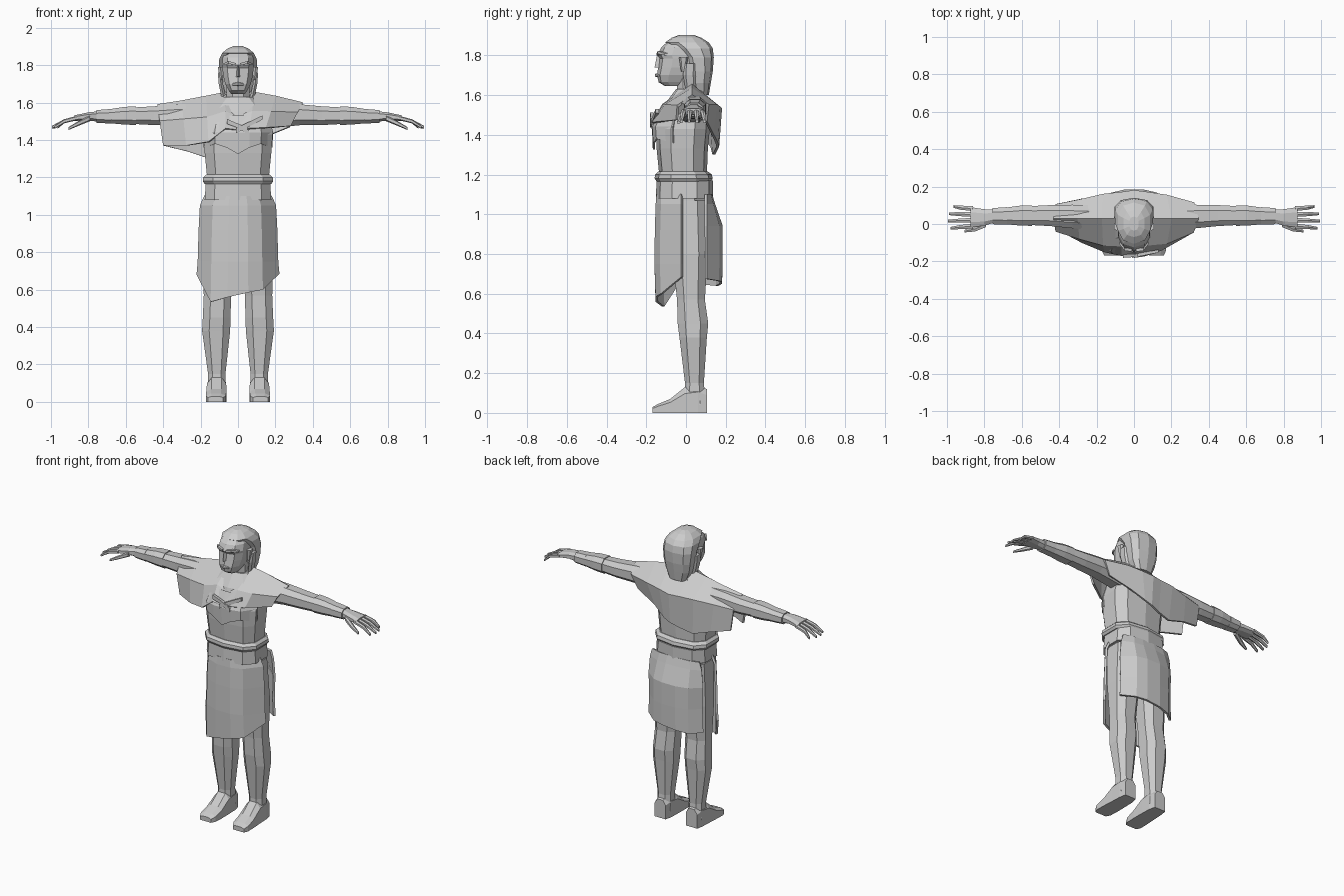
import bpy, bmesh, math

grey = bpy.data.materials.new("light_grey")
grey.diffuse_color = (0.6, 0.6, 0.6, 1)


def finish(name, bm, thick=0):
    bmesh.ops.recalc_face_normals(bm, faces=bm.faces)
    me = bpy.data.meshes.new(name)
    bm.to_mesh(me)
    bm.free()
    me.materials.append(grey)
    ob = bpy.data.objects.new(name, me)
    bpy.context.collection.objects.link(ob)
    if thick:
        mod = ob.modifiers.new("thickness", "SOLIDIFY")
        mod.thickness = thick
        mod.offset = 0
    return ob


def loft(name, rings, closed=True, thick=0, s=1):
    """Skin rows of points; closed rows get end caps, s=-1 mirrors in x."""
    bm = bmesh.new()
    rows = [[bm.verts.new((s * x, y, z)) for x, y, z in r] for r in rings]
    n = len(rows[0])
    for a, b in zip(rows, rows[1:]):
        for i in range(n if closed else n - 1):
            j = (i + 1) % n
            bm.faces.new((a[i], a[j], b[j], b[i]))
    if closed:
        bm.faces.new(rows[0])
        bm.faces.new(rows[-1])
    return finish(name, bm, thick)


def oval(n, power=0.8):
    """Unit cross-section whose flat sides touch -1 and 1."""
    out = []
    for i in range(n):
        a = 2 * math.pi * (i + 0.5) / n
        c, d = math.cos(a), math.sin(a)
        out.append((math.copysign(abs(c) ** power, c), math.copysign(abs(d) ** power, d)))
    mx, my = max(p[0] for p in out), max(p[1] for p in out)
    return [(p / mx, q / my) for p, q in out]


def upright(name, rows, n=8, s=1, power=0.8):
    """Loft along z from rows of z, x0, x1, y0, y1."""
    loft(name, [[((x0 + x1) / 2 + u * (x1 - x0) / 2, (y0 + y1) / 2 + v * (y1 - y0) / 2, z)
                 for u, v in oval(n, power)] for z, x0, x1, y0, y1 in rows], s=s)


def body(name, rows, n=8, power=0.8):
    upright(name, [(z, -h, h, y0, y1) for z, h, y0, y1 in rows], n, 1, power)


def limb(name, rows, n=8, s=1):
    """Loft along x from rows of x, y, z, half depth, half height."""
    loft(name, [[(x, y + u * ry, z + v * rz) for u, v in oval(n)]
                for x, y, z, ry, rz in rows], s=s)


# Torso and neck
body("torso", [(0.98, .165, -.11, .11), (1.2, .165, -.135, .105), (1.33, .178, -.148, .11),
               (1.43, .185, -.152, .12), (1.55, .16, -.11, .12), (1.63, .08, -.05, .09)], 10, 0.7)
body("neck", [(1.55, .075, -.05, .09), (1.63, .062, -.045, .08), (1.72, .06, -.05, .07)])

# Waist sash and belt
body("belt", [(1.08, .178, -.152, .135), (1.17, .172, -.148, .135)], 10, 0.7)
body("sash", [(1.165, .178, -.148, .125), (1.18, .188, -.158, .135),
              (1.20, .186, -.156, .13), (1.215, .17, -.14, .11)], 10, 0.7)

# Zigzag chest wrap
hem = [(-.18, -.06, 1.36), (-.12, -.145, 1.38), (-.06, -.16, 1.36), (0, -.162, 1.325),
       (.06, -.16, 1.36), (.12, -.145, 1.38), (.18, -.06, 1.36)]
loft("chest_wrap", [hem, [(x * 1.02, y * 1.03, 1.44) for x, y, z in hem],
                    [(x * .9, y * .75, 1.53) for x, y, z in hem]], False, 0.01)

# Shoulder cape: x, then y and z from the front hem over the shoulder to the back hem
cape = [
    (-.43, (-.03, 1.37), (-.035, 1.5), (.03, 1.585), (.10, 1.51), (.10, 1.37)),
    (-.30, (-.095, 1.37), (-.075, 1.51), (.03, 1.605), (.125, 1.52), (.13, 1.34)),
    (-.17, (-.145, 1.39), (-.11, 1.52), (.03, 1.63), (.155, 1.53), (.14, 1.30)),
    (-.07, (-.165, 1.46), (-.115, 1.55), (.03, 1.65), (.165, 1.53), (.15, 1.32)),
    (0, (-.165, 1.45), (-.105, 1.52), (.03, 1.65), (.175, 1.53), (.16, 1.34)),
    (.09, (-.165, 1.46), (-.11, 1.55), (.03, 1.65), (.165, 1.54), (.155, 1.36)),
    (.20, (-.135, 1.465), (-.10, 1.55), (.03, 1.63), (.15, 1.55), (.13, 1.41)),
    (.345, (-.045, 1.475), (-.04, 1.545), (.03, 1.595), (.11, 1.55), (.10, 1.47)),
]
loft("cape", [[(x * (1 - (1.6 if x > 0 else .35) * (p[2][1] - z)), y, z) for y, z in p]
              for x, *p in cape], False, 0.014)

# Cape knot and its loose ends
for i, (x0, z0, x1, z1, w) in enumerate([(-.01, 1.45, .13, 1.52, .014), (-.06, 1.50, .05, 1.455, .013),
                                         (0, 1.475, .06, 1.44, .014)]):
    limb(f"knot_tail_{i}", [(x0, -.172, z0, .009, w), (x1, -.165 + .02 * (x1 > .1), z1, .008, w * .8)], 4)

# Skirt panels, open at the hips
fx = (-1, -.66, -.25, .25, .6, 1)
fy = (0, .75, 1, 1, .8, 0)


def panel(name, edge_y, rows, hem):
    grid = [[(h * f, edge_y + (y - edge_y) * g, z) for f, g in zip(fx, fy)] for z, h, y in rows]
    h, y = rows[-1][1:]
    grid.append([(h * f * 1.03, edge_y + (y - edge_y) * g * .96, z) for f, g, z in zip(fx, fy, hem)])
    loft(name, grid, False, 0.014)


panel("skirt_front", -.02, [(1.10, .175, -.142), (1.05, .198, -.146), (.92, .205, -.15), (.75, .21, -.152)],
      (.68, .535, .56, .585, .60, .685))
panel("skirt_back", .10, [(1.10, .17, .125), (1.05, .185, .14), (.94, .195, .178), (.80, .19, .178)],
      (.645, .64, .65, .66, .665, .675))

# Head
body("head", [(1.645, .035, -.105, -.02), (1.665, .05, -.138, .02), (1.70, .068, -.146, .05),
              (1.74, .078, -.14, .08), (1.785, .084, -.134, .09), (1.80, .085, -.143, .09),
              (1.84, .082, -.125, .1), (1.88, .06, -.08, .08)], 10)
loft("nose", [[(-.018, -.12, 1.735), (.018, -.12, 1.735), (0, -.158, 1.74)],
              [(-.009, -.12, 1.80), (.009, -.12, 1.80), (0, -.146, 1.80)]])
limb("lips", [(-.03, -.138, 1.697, .006, .006), (0, -.148, 1.70, .008, .01),
              (.03, -.138, 1.697, .006, .006)], 6)

# Swept-back hair
body("hair", [(1.60, .06, .03, .115), (1.66, .085, .01, .125), (1.72, .096, .005, .135),
              (1.79, .103, -.015, .14), (1.835, .10, -.06, .135), (1.865, .085, -.105, .115),
              (1.89, .055, -.07, .075), (1.902, .025, -.035, .04)], 10)

for s, side in ((1, "left"), (-1, "right")):
    # Face details
    limb(side + "_brow", [(.012, -.14, 1.805, .008, .006), (.05, -.135, 1.815, .008, .007),
                          (.078, -.10, 1.805, .008, .005)], 4, s)
    upright(side + "_ear", [(1.72, .08, .095, -.025, .0), (1.79, .08, .108, -.035, .01)], 6, s)
    upright(side + "_hair_lock", [(1.61, .06, .085, -.0, .05), (1.70, .08, .103, -.015, .05),
                                  (1.76, .085, .108, -.01, .05)], 6, s)

    # Arm, cuff and bracelet
    limb(side + "_arm", [(.14, .03, 1.53, .07, .07), (.33, .04, 1.535, .063, .056),
                         (.45, .045, 1.53, .056, .05), (.56, .045, 1.53, .05, .044),
                         (.75, .042, 1.526, .037, .03)], 8, s)
    limb(side + "_cuff", [(.545, .045, 1.53, .055, .05), (.61, .045, 1.53, .053, .047),
                          (.69, .043, 1.527, .044, .037)], 8, s)
    limb(side + "_bracelet", [(.68, .043, 1.527, .047, .039), (.757, .042, 1.526, .043, .034)], 8, s)

    # Hand
    limb(side + "_palm", [(.745, .042, 1.526, .034, .028), (.80, .035, 1.526, .044, .022),
                          (.875, .036, 1.517, .054, .015)], 8, s)
    for i in range(4):
        y, reach = .082 - .031 * i, (.965, .99, .995, .98)[i]
        limb(f"{side}_finger_{i}", [(.86, y, 1.518, .013, .012), (.93, y + .12 * (y - .036), 1.50, .011, .011),
                                    (reach, y + .25 * (y - .036), 1.468, .007, .008)], 6, s)
    limb(side + "_thumb", [(.79, .0, 1.517, .016, .016), (.85, -.026, 1.49, .014, .013),
                           (.905, -.038, 1.462, .007, .008)], 6, s)

    # Leg
    upright(side + "_leg", [(1.07, .0, .172, -.10, .11), (.80, .015, .188, -.07, .11),
                            (.57, .037, .183, -.045, .095), (.45, .04, .188, -.042, .112),
                            (.38, .042, .192, -.033, .105), (.15, .067, .16, -.005, .09),
                            (.04, .065, .162, -.01, .10)], 8, s)
    # Foot: y, inner x, outer x, instep height
    loft(side + "_foot", [[(a, y, 0), (b, y, 0), (b, y, h * .75), (b * .75 + a * .25, y, h),
                           (b * .25 + a * .75, y, h), (a, y, h * .75)]
                          for y, a, b, h in [(.105, .075, .155, .12), (.06, .065, .163, .14),
                                             (-.005, .063, .166, .13), (-.08, .062, .17, .07),
                                             (-.14, .065, .172, .045), (-.168, .08, .16, .03)]], s=s)
